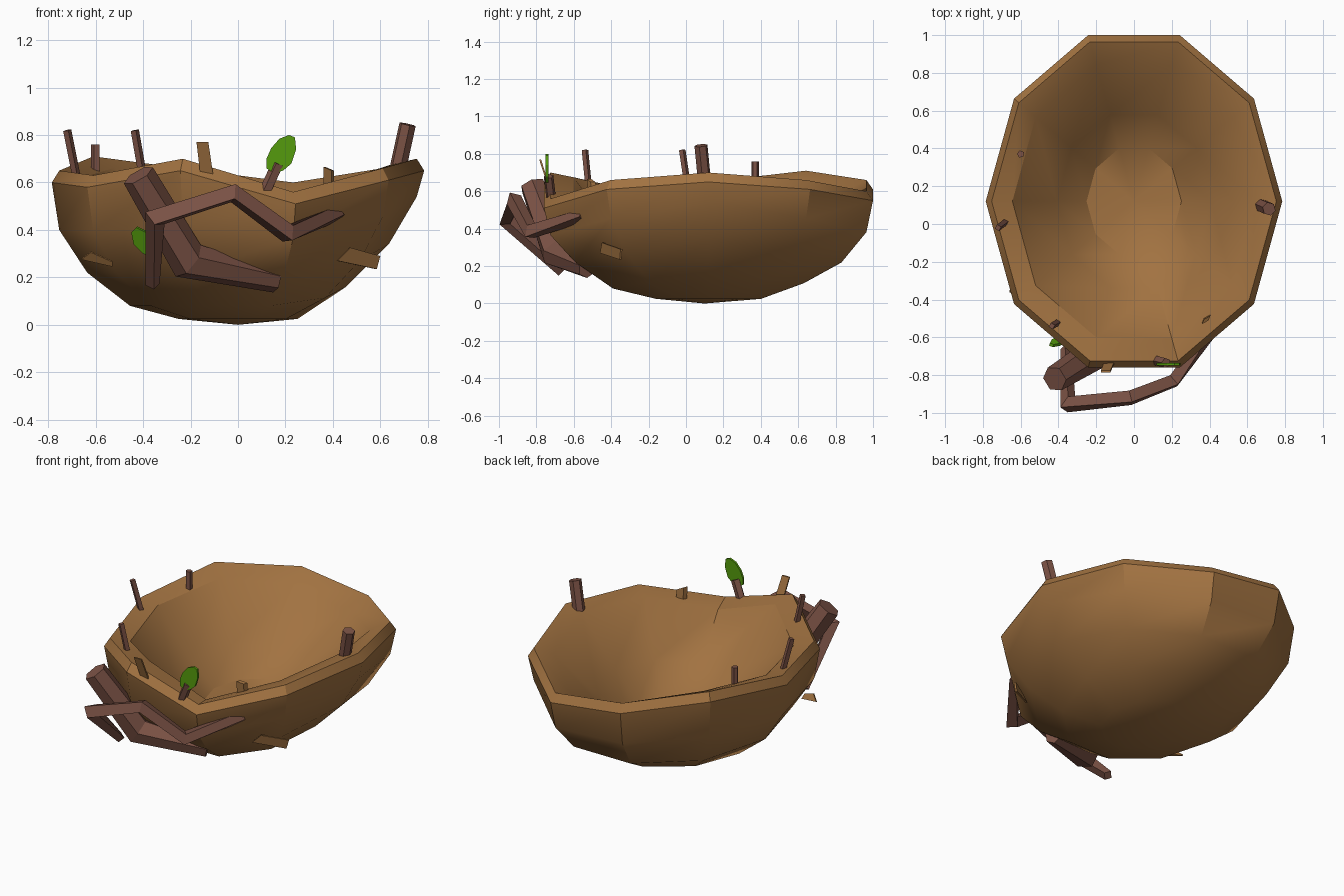
import bpy, math
from mathutils import Vector

if "Cube" in bpy.data.objects:
    bpy.data.objects.remove(bpy.data.objects["Cube"])


def material(name, rgb):
    m = bpy.data.materials.new(name)
    m.diffuse_color = (*rgb, 1)
    m.use_nodes = True
    m.node_tree.nodes["Principled BSDF"].inputs["Base Color"].default_value = m.diffuse_color
    return m


STRAW = material("straw", (0.36, 0.17, 0.053))
BARK = material("bark", (0.20, 0.085, 0.06))
GREEN = material("green", (0.09, 0.33, 0.004))


def add(name, verts, faces, mat):
    me = bpy.data.meshes.new(name)
    me.from_pydata([tuple(v) for v in verts], [], faces)
    me.validate()
    me.materials.append(mat)
    ob = bpy.data.objects.new(name, me)
    bpy.context.collection.objects.link(ob)
    return ob


def twig(name, path, radii, sides=4, turn=0.4):
    """Faceted tube along a path, one radius per point."""
    pts = [Vector(p) for p in path]
    verts, faces = [], []
    n = len(pts)
    for i, p in enumerate(pts):
        d = (pts[min(i + 1, n - 1)] - pts[max(i - 1, 0)]).normalized()
        ref = Vector((0.15, 1, 0.1))
        a = (ref - d * ref.dot(d)).normalized()
        b = d.cross(a)
        for k in range(sides):
            t = turn + 2 * math.pi * k / sides
            verts.append(p + radii[i] * (math.cos(t) * a + math.sin(t) * b))
    for i in range(n - 1):
        for k in range(sides):
            j = (k + 1) % sides
            faces.append((i * sides + k, i * sides + j,
                          (i + 1) * sides + j, (i + 1) * sides + k))
    faces.append(tuple(range(sides))[::-1])
    faces.append(tuple(range((n - 1) * sides, n * sides)))
    return add(name, verts, faces, BARK)


def slab(name, outline, offset, mat):
    """Flat outline given a thin thickness along offset."""
    o = Vector(offset)
    front = [Vector(p) for p in outline]
    n = len(front)
    faces = [tuple(range(n)), tuple(range(n, 2 * n))[::-1]]
    faces += [(k, k + n, (k + 1) % n + n, (k + 1) % n) for k in range(n)]
    return add(name, front + [p + o for p in front], faces, mat)


# Nest bowl: ten-sided shell with an uneven rim
N, CY, RX, RY = 10, 0.12, 0.785, 0.925
RIM = [0.65, 0.61, 0.55, 0.61, 0.66, 0.60, 0.58, 0.65, 0.51, 0.61]
# (radius factor, height, share of rim unevenness, lift on the right, lift at the back)
RINGS = [(0.32, 0.025, 0, 0, 0), (0.58, 0.08, 0, 0.08, 0.03), (0.81, 0.22, 0, 0.12, 0),
         (0.96, 0.40, 0.4, 0.12, 0), (1.0, 0.60, 1, 0, 0), (0.96, 0.65, 1, 0, 0),
         (0.82, 0.625, 1, 0, -0.04), (0.52, 0.34, 0.2, 0.03, 0), (0.32, 0.21, 0, 0, 0)]
verts, faces = [(0, 0.1, 0)], []
for r, z, follow, lift, back in RINGS:
    for k in range(N):
        t = 2 * math.pi * k / N
        c, s = math.cos(t), math.sin(t)
        verts.append((r * RX * c, CY + r * RY * s, z + follow * (RIM[k] - 0.60)
                      + lift * max(0, c) ** 4 + back * max(0, s)))
verts.append((0, CY, 0.18))
last = len(RINGS) - 1
for k in range(N):
    j = (k + 1) % N
    faces.append((0, 1 + j, 1 + k))
    for i in range(last):
        a, b = 1 + i * N, 1 + (i + 1) * N
        faces.append((a + k, a + j, b + j, b + k))
    faces.append((1 + last * N + k, 1 + last * N + j, len(verts) - 1))
bowl = add("nest_bowl", verts, faces, STRAW)
bpy.context.view_layer.objects.active = bowl
bowl.select_set(True)
bpy.ops.object.shade_smooth_by_angle(angle=math.radians(32))

# Large branches woven over the front
twig("thick_branch", [(-0.42, -0.82, 0.63), (-0.21, -0.69, 0.27), (0.16, -0.53, 0.185)],
     [0.07, 0.085, 0.05], 6)
twig("bent_branch", [(-0.36, -0.66, 0.17), (-0.35, -0.955, 0.45), (-0.02, -0.92, 0.555),
                     (0.21, -0.83, 0.385), (0.42, -0.55, 0.47)],
     [0.03, 0.05, 0.045, 0.045, 0.035], 4)

# Small twigs standing on the rim
TWIGS = [((-0.68, 0.01, 0.62), (-0.72, -0.02, 0.82), 0.018, 4),
         ((-0.60, 0.37, 0.64), (-0.60, 0.37, 0.76), 0.02, 5),
         ((-0.40, -0.52, 0.62), (-0.435, -0.54, 0.82), 0.018, 4),
         ((0.67, 0.10, 0.64), (0.715, 0.08, 0.845), 0.036, 6),
         ((0.11, -0.72, 0.55), (0.17, -0.735, 0.68), 0.027, 5)]
for i, (a, b, r, s) in enumerate(TWIGS):
    twig(f"rim_twig_{i + 1}", [a, b], [r, r], s)

# Leaves
LEAF = [(0.12, 0.66), (0.12, 0.70), (0.14, 0.745), (0.175, 0.785), (0.215, 0.80),
        (0.24, 0.79), (0.245, 0.74), (0.225, 0.68), (0.19, 0.65), (0.15, 0.64)]
slab("rim_leaf", [(x, -0.75, z) for x, z in LEAF], (0, 0.014, 0), GREEN)
side = [(-0.45, 0.39), (-0.43, 0.41), (-0.39, 0.39), (-0.36, 0.34), (-0.36, 0.28),
        (-0.40, 0.30), (-0.44, 0.34)]
slab("side_leaf", [(x, -0.60 - 0.4 * (z - 0.28), z) for x, z in side],
     (0.005, 0.014, 0.005), GREEN)

# Flat straw strips poking out of the nest
slab("front_straw", [(-0.10, -0.73, 0.60), (-0.155, -0.73, 0.60),
                     (-0.175, -0.785, 0.77), (-0.125, -0.785, 0.77)], (0, 0.01, 0), STRAW)
slab("rim_straw", [(0.36, -0.52, 0.54), (0.395, -0.50, 0.54),
                   (0.395, -0.51, 0.65), (0.36, -0.53, 0.665)], (0.01, 0.025, 0), STRAW)
slab("right_straw", [(0.42, -0.46, 0.27), (0.585, -0.355, 0.235),
                     (0.60, -0.35, 0.29), (0.475, -0.45, 0.325)], (-0.005, 0.01, 0), STRAW)
slab("left_straw", [(-0.66, -0.36, 0.275), (-0.53, -0.40, 0.245),
                    (-0.53, -0.43, 0.265), (-0.62, -0.39, 0.305)], (0, 0.01, 0.005), STRAW)
